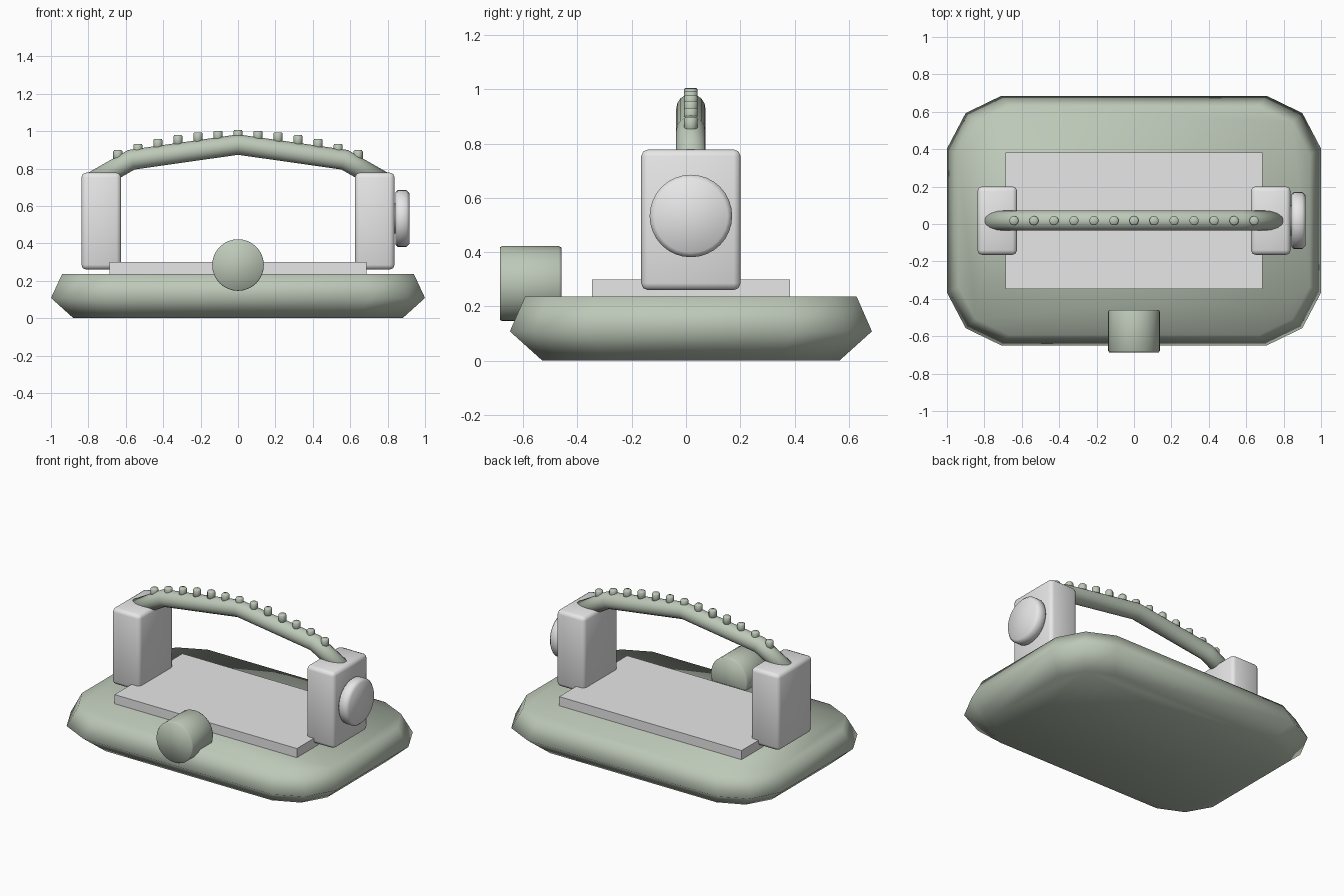
import bpy, bmesh, math
from mathutils import Vector, Matrix

cube = bpy.data.objects.get("Cube")
if cube:
    bpy.data.objects.remove(cube, do_unlink=True)

CY = 0.018  # depth of the centre line


def material(name, rgb):
    m = bpy.data.materials.new(name)
    m.use_nodes = True
    m.diffuse_color = (*rgb, 1)
    m.node_tree.nodes["Principled BSDF"].inputs["Base Color"].default_value = (*rgb, 1)
    return m


GREEN = material("sage green", (0.51, 0.58, 0.48))
GREY = material("light grey", (0.8, 0.8, 0.8))


def finish(name, bm, mat, smooth=True):
    bmesh.ops.recalc_face_normals(bm, faces=bm.faces)
    for f in bm.faces:
        f.smooth = smooth
    me = bpy.data.meshes.new(name)
    bm.to_mesh(me)
    bm.free()
    me.materials.append(mat)
    ob = bpy.data.objects.new(name, me)
    bpy.context.collection.objects.link(ob)
    return ob


def loft(name, rings, mat, smooth=True):
    """Skin a list of equal-length rings and cap both ends."""
    bm = bmesh.new()
    rows = [[bm.verts.new(p) for p in ring] for ring in rings]
    n = len(rows[0])
    for a, b in zip(rows, rows[1:]):
        for i in range(n):
            j = (i + 1) % n
            bm.faces.new((a[i], a[j], b[j], b[i]))
    bm.faces.new(rows[0])
    bm.faces.new(rows[-1])
    return finish(name, bm, mat, smooth)


def box(name, lo, hi, mat, bevel=0.0):
    lo, hi = Vector(lo), Vector(hi)
    bm = bmesh.new()
    bmesh.ops.create_cube(bm, size=1, matrix=Matrix.Translation((lo + hi) / 2)
                          @ Matrix.Diagonal((*(hi - lo), 1)))
    if bevel:
        bmesh.ops.bevel(bm, geom=bm.edges[:], offset=bevel, segments=2,
                        profile=0.5, affect='EDGES')
    return finish(name, bm, mat, bool(bevel))


def turned(name, centre, axis, profile, mat, sides=32):
    """Cylinder-like part from (distance along axis, radius) pairs."""
    rot = Vector(axis).to_track_quat('Z', 'Y')
    rings = []
    for d, r in profile:
        ring = []
        for i in range(sides):
            a = math.tau * i / sides
            ring.append(Vector(centre) + rot @ Vector((r * math.cos(a), r * math.sin(a), d)))
        rings.append(ring)
    return loft(name, rings, mat)


# Base: chamfered rounded rectangle, widest a little below the middle
corner = [(1, 0.385), (0.9, 0.575), (0.71, 0.667)]
outline = (corner + [(-x, y) for x, y in reversed(corner)]
           + [(-x, -y) for x, y in corner] + [(x, -y) for x, y in reversed(corner)])
loft("base", [[(x * sx, y * sy + CY, z) for x, y in outline]
              for z, sx, sy in ((0, 0.88, 0.82), (0.108, 1, 1), (0.237, 0.94, 0.915))], GREEN)

# Plate on top of the base
box("top_plate", (-0.686, CY - 0.365, 0.2), (0.686, CY + 0.365, 0.299), GREY)

# Handle posts
for side, s in (("left", 1), ("right", -1)):
    x0, x1 = sorted((s * 0.625, s * 0.837))
    box(side + "_post", (x0, CY - 0.183, 0.26), (x1, CY + 0.183, 0.778), GREY, 0.025)

# Round dial on the outside of one post
turned("left_dial", (0.842, CY, 0.533), (1, 0, 0),
       [(0, 0.14), (0.012, 0.152), (0.058, 0.152), (0.075, 0.135)], GREY)
turned("dial_shaft", (0.8, CY, 0.533), (1, 0, 0), [(0, 0.08), (0.06, 0.08)], GREY)

# Front knob
turned("front_knob", (0, -0.686, 0.284), (0, 1, 0),
       [(0, 0.133), (0.008, 0.138), (0.218, 0.138), (0.227, 0.133)], GREEN)

# Arched handle bar with mitred bends
R = 0.054
path = [Vector(p) for p in ((-0.77, 0.733), (-0.57, 0.847), (0, 0.928),
                            (0.57, 0.847), (0.77, 0.733))]
rings = []
for i, p in enumerate(path):
    d0 = (p - path[i - 1]).normalized() if i else (path[1] - p).normalized()
    d1 = (path[i + 1] - p).normalized() if i < len(path) - 1 else d0
    t = (d0 + d1).normalized()
    nx, nz = -t.y / t.dot(d0), t.x / t.dot(d0)
    rings.append([(p.x + nx * R * math.cos(a), CY + R * math.sin(a), p.y + nz * R * math.cos(a))
                  for a in (math.tau * k / 16 for k in range(16))])
loft("handle_bar", rings, GREEN)

# Row of studs along the top of the handle
for k in range(-6, 7):
    x = k * 0.107
    top = 1.005 - 0.26 * x * x
    turned(f"handle_stud_{k + 7}", (x, CY, top), (0, 0, 1),
           [(-0.065, 0.025), (-0.006, 0.025), (0, 0.02)], GREEN, 12)
